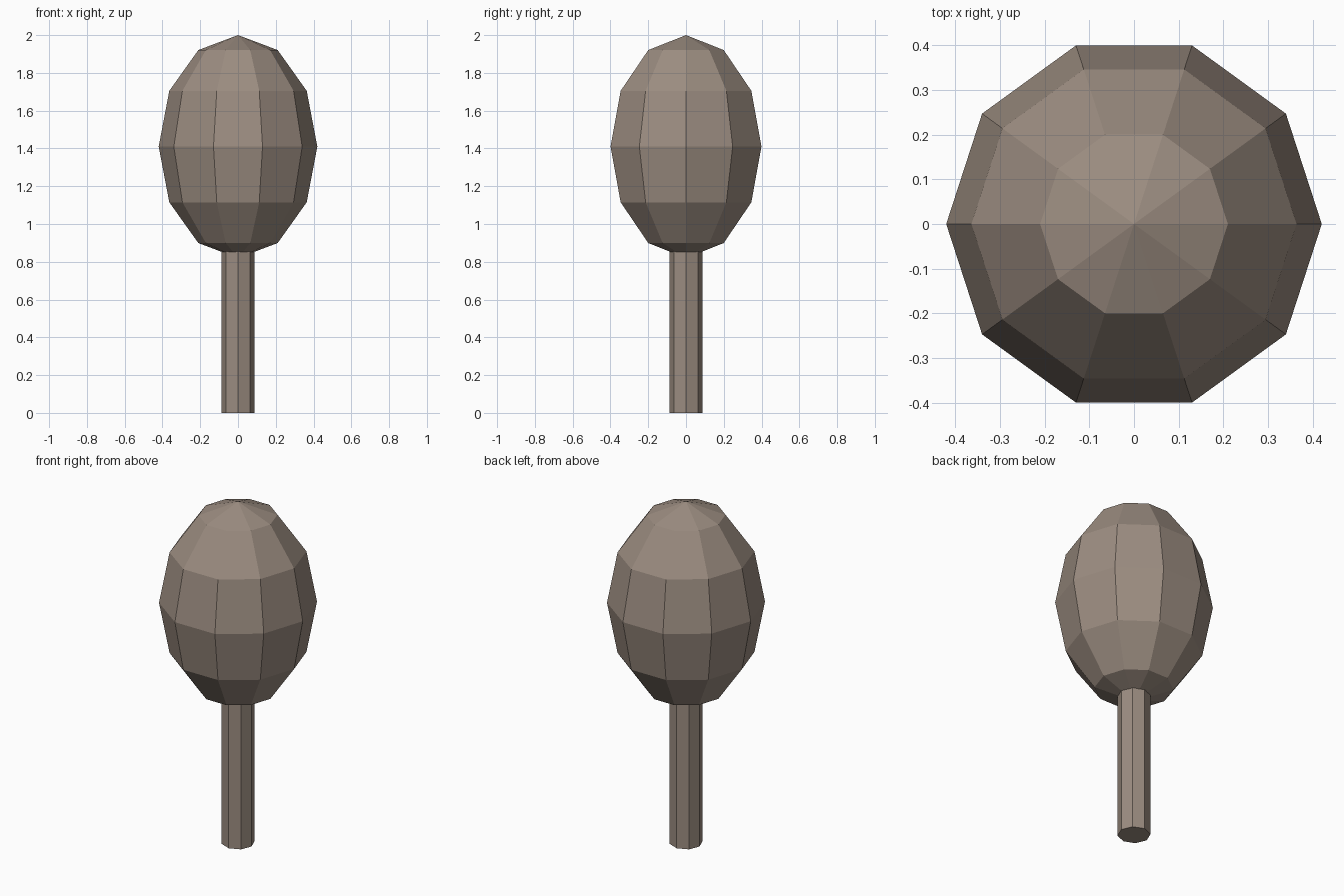
import bpy, math

if "Cube" in bpy.data.objects:
    bpy.data.objects.remove(bpy.data.objects["Cube"])

bark = bpy.data.materials.new("grey brown")
bark.diffuse_color = (0.33, 0.265, 0.218, 1)
bark.use_nodes = True
bark.node_tree.nodes["Principled BSDF"].inputs["Base Color"].default_value = bark.diffuse_color

# Crown: ten-sided stretched low-poly sphere, corners on the y axis
bpy.ops.mesh.primitive_uv_sphere_add(segments=10, ring_count=6, radius=1,
                                     location=(0, 0, 1.41))
crown = bpy.context.object
crown.name = "crown"
crown.scale = (0.42, 0.42, 0.59)
crown.rotation_euler.z = math.pi / 2
crown.data.materials.append(bark)

# Trunk: eight-sided post, its top buried in the crown
top = 0.9
bpy.ops.mesh.primitive_cylinder_add(vertices=8, radius=0.088, depth=top,
                                    location=(0, 0, top / 2))
trunk = bpy.context.object
trunk.name = "trunk"
trunk.data.materials.append(bark)
